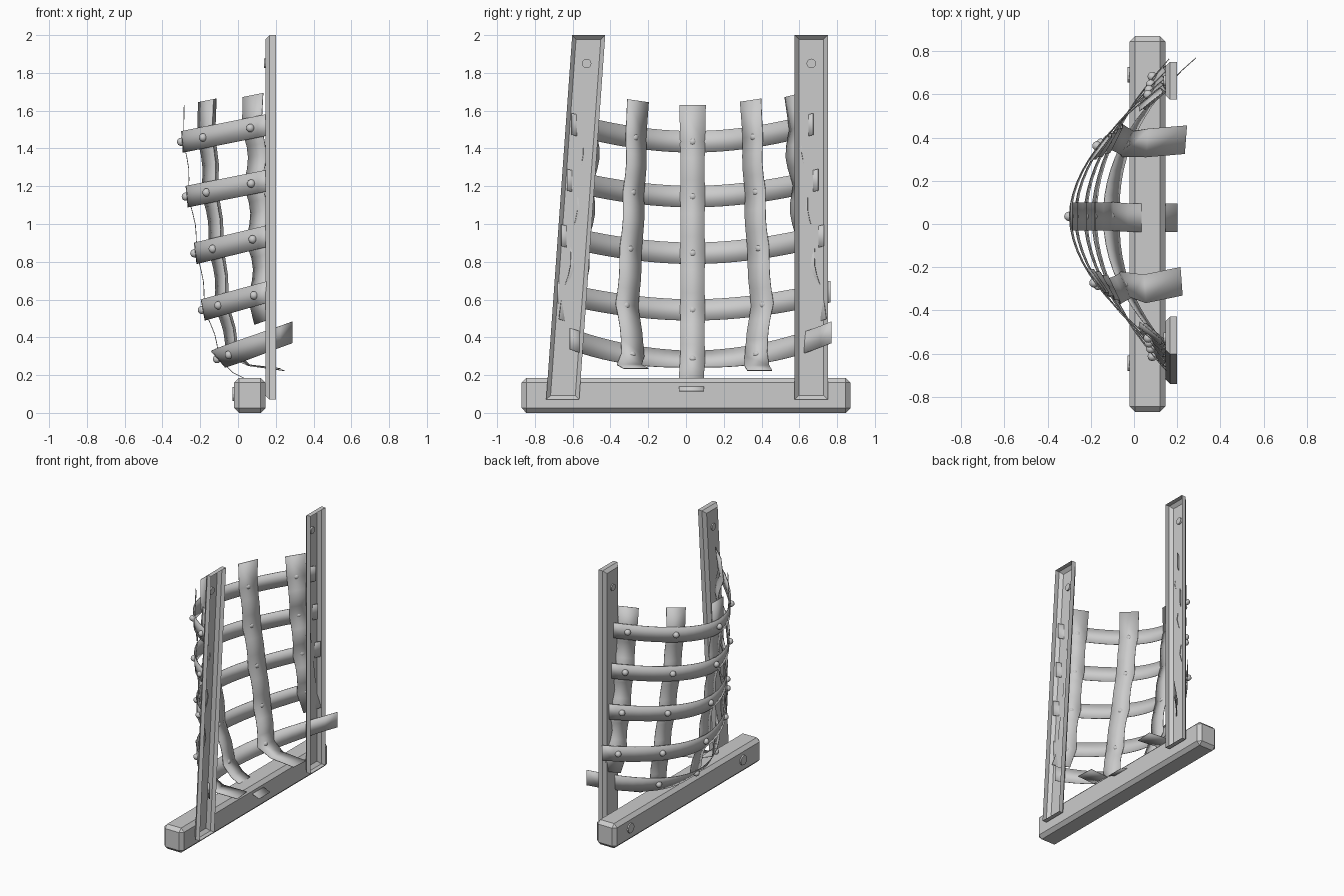
import bpy, bmesh
from math import pi
from mathutils import Vector, Matrix

cube = bpy.data.objects.get("Cube")
if cube:
    bpy.data.objects.remove(cube)

grey = bpy.data.materials.new("plain grey")
grey.use_nodes = True
grey.diffuse_color = (0.6, 0.6, 0.6, 1)
grey.node_tree.nodes["Principled BSDF"].inputs["Base Color"].default_value = (0.6, 0.6, 0.6, 1)


def finish(name, bm, smooth=False):
    mesh = bpy.data.meshes.new(name)
    bm.to_mesh(mesh)
    bm.free()
    mesh.materials.append(grey)
    for p in mesh.polygons:
        p.use_smooth = smooth
    ob = bpy.data.objects.new(name, mesh)
    bpy.context.collection.objects.link(ob)
    return ob


def box(lo, hi):
    lo, hi = Vector(lo), Vector(hi)
    bm = bmesh.new()
    bmesh.ops.create_cube(bm, size=1, matrix=Matrix.Translation((lo + hi) / 2) @ Matrix.Diagonal((*(hi - lo), 1)))
    return bm


def ribbon(name, rungs):
    """Thin band through (centre, half-width vector) rungs."""
    bm = bmesh.new()
    rows = [[bm.verts.new(c + w * k) for k in (-1, 1)] for c, w in rungs]
    for a, b in zip(rows, rows[1:]):
        bm.faces.new((a[0], a[1], b[1], b[0]))
    ob = finish(name, bm, True)
    mod = ob.modifiers.new("thickness", "SOLIDIFY")
    mod.thickness = 0.004
    mod.offset = 0


# Base beam with chamfered edges
bm = box((-0.02, -0.87, 0), (0.145, 0.87, 0.185))
bmesh.ops.bevel(bm, geom=bm.edges[:], offset=0.025, segments=1, affect="EDGES")
finish("base_beam", bm)


def disc(name, x, y, z, r):
    bm = bmesh.new()
    bmesh.ops.create_cone(bm, cap_ends=True, segments=12, radius1=r, radius2=r, depth=0.02,
                          matrix=Matrix.Translation((x, y, z)) @ Matrix.Rotation(pi / 2, 4, "Y"))
    finish(name, bm)


# Posts: chamfered outer face, open hollow inner side, one leaning
for side, y_low, y_high in (("right", -0.653, -0.515), ("left", 0.663, 0.663)):
    bm = box((0.145, -0.0875, 0.07), (0.2, 0.0875, 2.0))
    bmesh.ops.delete(bm, geom=[f for f in bm.faces if f.normal.x > 0.5], context="FACES_ONLY")
    rim = [e for e in bm.edges if all(v.co.x < 0.15 for v in e.verts)]
    bmesh.ops.bevel(bm, geom=rim, offset=0.022, segments=1, affect="EDGES")
    for v in bm.verts:
        v.co.y += y_low + (y_high - y_low) * (v.co.z - 0.07) / 1.93
    finish(side + "_post", bm)
    disc(side + "_post_bolt", 0.147, y_low + (y_high - y_low) * 0.92, 1.85, 0.025)
for side, y in (("right", -0.645), ("left", 0.69)):
    disc(side + "_beam_bolt", -0.02, y, 0.1, 0.036)

# Hoops: apex height, apex x, half span, depth, power, rise, lean, start, end
HOOPS = [
    (1.435, -0.295, 0.62, 0.445, 1.9, 0.20, 0.08, -1.03, 1.03),
    (1.145, -0.270, 0.645, 0.42, 1.9, 0.20, 0.10, -1.03, 1.03),
    (0.845, -0.225, 0.675, 0.375, 1.9, 0.24, 0.13, -1.03, 1.03),
    (0.545, -0.185, 0.715, 0.335, 1.9, 0.28, 0.20, -1.0, 1.02),
    (0.285, -0.105, 0.65, 0.30, 2.2, 0.36, 0.90, -1.0, 1.13),
]


def on_hoop(h, t):
    x = h[1] + h[3] * abs(t) ** h[4]
    return Vector((x, 0.035 + t * h[2], h[0] + h[5] * (x - h[1])))


def tangent(h, t):
    return (on_hoop(h, t + 0.02) - on_hoop(h, t - 0.02)).normalized()


def inward(h, t):
    d = tangent(h, t)
    return Vector((d.y, -d.x, 0)).normalized()


for i, h in enumerate(HOOPS):
    rungs = []
    for k in range(25):
        t = h[7] + (h[8] - h[7]) * k / 24
        lean = h[6] * max(0, 1 - abs(t))
        rungs.append((on_hoop(h, t), Vector((-lean, 0, 1)).normalized() * 0.057))
    ribbon("hoop_%d" % (i + 1), rungs)

# Upright slats inside the hoops, bowing inward between them
SLATS = {
    "right_outer": (-0.9, []), "right_inner": (-0.49, [(0.05, -0.30, 0.255), (0.22, -0.265, 0.235)]),
    "middle": (0.0, [(-0.03, 0.03, 0.215), (0.05, 0.03, 0.175), (0.2, 0.03, 0.115)]),
    "left_inner": (0.52, [(0.06, 0.375, 0.25), (0.24, 0.39, 0.225)]), "left_outer": (0.9, []),
}
for name, (t, tail) in SLATS.items():
    outer = not tail
    first = HOOPS[0]
    top = on_hoop(first, t) + Vector((0.01, -0.03 * t, 0.195 - 0.02 * outer))
    rungs = [(top, tangent(first, t) * 0.07)]
    for i, h in enumerate(HOOPS):
        if i:
            a, b = on_hoop(HOOPS[i - 1], t), on_hoop(h, t)
            bow = inward(h, t) * (0.045 if outer else 0.022)
            mid = tangent(h, t) * 0.064
            if i == 4 and outer:
                rungs.append((a + Vector((0.04, 0.02 * t, -0.14)), mid))
                break
            for f in (0.3, 0.5, 0.7):
                rungs.append((a.lerp(b, f) + bow * (1 if f == 0.5 else 0.8), mid))
        rungs.append((on_hoop(h, t) + inward(h, t) * 0.006, tangent(h, t) * 0.066))
    rungs += [(Vector(p), Vector((0.01 * t, 0.066, 0))) for p in tail]
    ribbon(name + "_slat", rungs)

    # Rivets on the outside of each crossing
    for i, h in enumerate(HOOPS[:4] if outer else HOOPS):
        bm = bmesh.new()
        spot = on_hoop(h, t) - inward(h, t) * 0.006
        bmesh.ops.create_uvsphere(bm, u_segments=12, v_segments=8, radius=0.022, matrix=Matrix.Translation(spot))
        finish("%s_rivet_%d" % (name, i + 1), bm, True)
